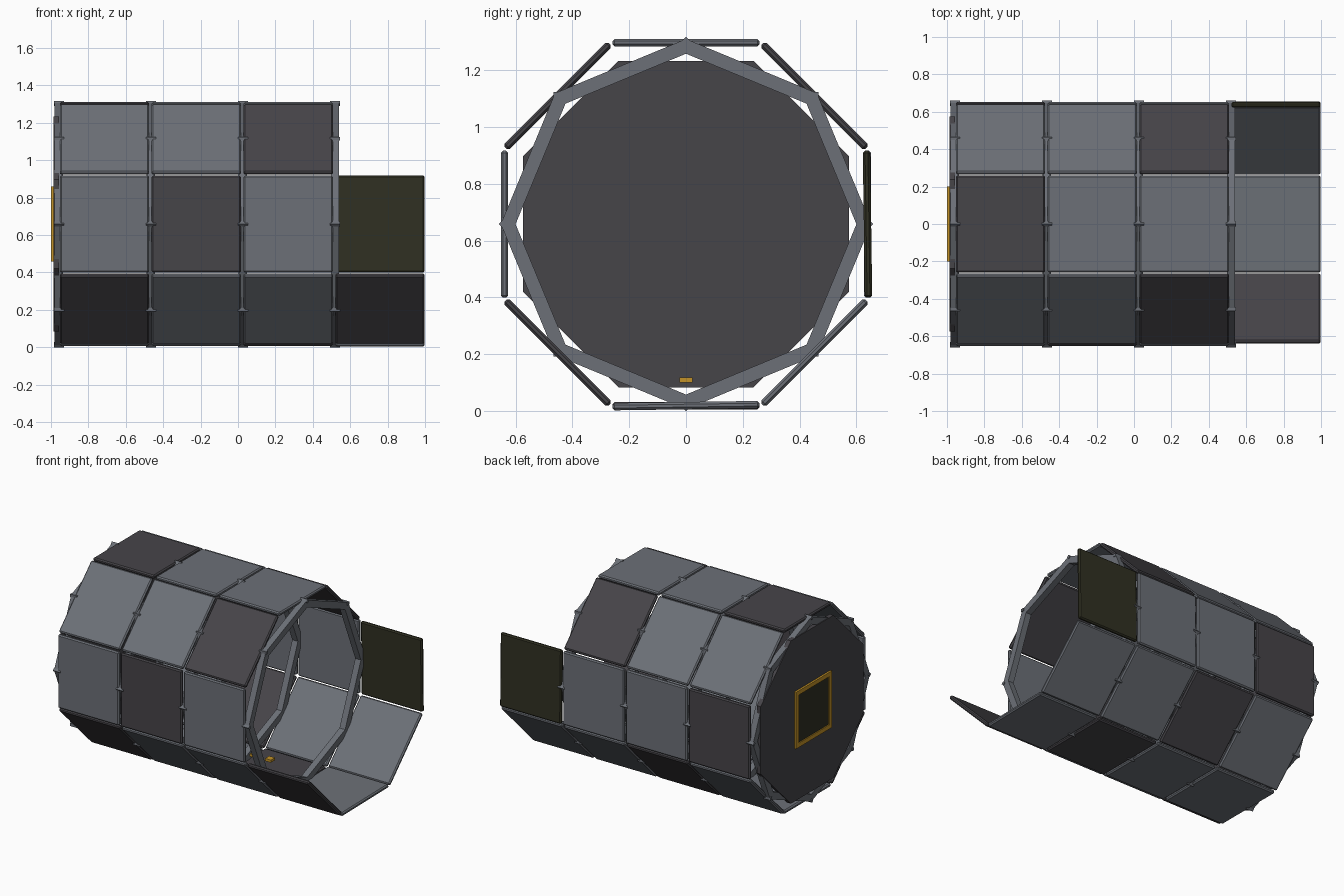
import bpy
import bmesh
from math import radians, sin, cos, pi
from mathutils import Matrix, Vector

if "Cube" in bpy.data.objects:
    bpy.data.objects.remove(bpy.data.objects["Cube"], do_unlink=True)

AXIS_Z = 0.658
CENTRE = Matrix.Translation((0, 0, AXIS_Z))


def material(name, rgb):
    m = bpy.data.materials.new(name)
    m.use_nodes = True
    m.diffuse_color = (*rgb, 1)
    m.node_tree.nodes["Principled BSDF"].inputs["Base Color"].default_value = (*rgb, 1)
    return m


GREY = material("steel grey", (0.15, 0.162, 0.185))
DARK = material("dark grey", (0.061, 0.058, 0.066))
OLIVE = material("dark olive", (0.03, 0.03, 0.016))
YELLOW = material("amber", (0.55, 0.29, 0.02))


def finish(name, bm, mat, matrix=Matrix.Identity(4)):
    bmesh.ops.recalc_face_normals(bm, faces=bm.faces)
    mesh = bpy.data.meshes.new(name)
    bm.to_mesh(mesh)
    bm.free()
    mesh.materials.append(mat)
    ob = bpy.data.objects.new(name, mesh)
    ob.matrix_world = matrix
    bpy.context.collection.objects.link(ob)
    return ob


def box(name, size, mat, matrix, bevel=0):
    bm = bmesh.new()
    bmesh.ops.create_cube(bm, size=1, matrix=Matrix.Diagonal((*size, 1)))
    if bevel:
        bmesh.ops.bevel(bm, geom=bm.edges[:], offset=bevel, segments=1, affect='EDGES')
    return finish(name, bm, mat, matrix)


def loop(bm, x, radius, start):
    """Octagonal loop of vertices around the hull axis."""
    return [bm.verts.new((x, radius * sin(start + i * pi / 4), radius * cos(start + i * pi / 4)))
            for i in range(8)]


def bridge(bm, a, b):
    for i in range(8):
        j = (i + 1) % 8
        bm.faces.new((a[i], a[j], b[j], b[i]))


# Hull plates: one row per side from the top round the front; bays run along x
rows = {
    "top": "DGG-", "upper_front": "GGD-", "front": "GDG-", "lower_front": "DGGD",
    "bottom": "GGDG", "lower_back": "GDGG", "back": "DGGO", "upper_back": "GGD-",
}
colours = {"G": GREY, "D": DARK, "O": OLIVE}
BAY = 0.491
for side, (label, row) in enumerate(rows.items()):
    turn = Matrix.Rotation(side * pi / 4, 4, 'X')
    for bay, key in enumerate(row):
        if key == "-":
            continue
        tilt = radians(0.8) if bay == 3 and label in ("bottom", "back") else 0
        place = (CENTRE @ turn @ Matrix.Translation((-0.714 + bay * BAY, 0, 0.639))
                 @ Matrix.Rotation(tilt, 4, 'X'))
        box(f"hull_plate_{label}_{bay + 1}", (0.478, 0.518, 0.026), colours[key], place, 0.008)

# Octagonal ribs, their corners poking out between the plates, with clips
for n in range(4):
    x = -0.958 + n * 0.492
    bm = bmesh.new()
    loops = [loop(bm, x + dx, r, 0) for dx, r in
             ((-0.022, 0.652), (0.022, 0.652), (0.022, 0.6), (-0.022, 0.6))]
    for k in range(4):
        bridge(bm, loops[k], loops[(k + 1) % 4])
    finish(f"rib_{n + 1}", bm, GREY, CENTRE)
    for side in range(8):
        place = (CENTRE @ Matrix.Rotation(side * pi / 4, 4, 'X')
                 @ Matrix.Translation((x, 0, 0.645)) @ Matrix.Rotation(pi / 4, 4, 'X'))
        box(f"rib_clip_{n + 1}_{side + 1}", (0.054, 0.02, 0.02), GREY, place)

# End bulkhead closing the hull
bm = bmesh.new()
a = loop(bm, -0.986, 0.622, pi / 8)
b = loop(bm, -0.956, 0.622, pi / 8)
bridge(bm, a, b)
bm.faces.new(a)
bm.faces.new(b)
finish("end_bulkhead", bm, DARK, CENTRE)

# Square hatch with an amber frame on the bulkhead
box("hatch_panel", (0.008, 0.35, 0.35), OLIVE, CENTRE @ Matrix.Translation((-0.989, 0, 0)))
for s in (-1, 1):
    box("hatch_frame_rail", (0.014, 0.4, 0.03), YELLOW,
        CENTRE @ Matrix.Translation((-0.993, 0, s * 0.185)))
    box("hatch_frame_post", (0.014, 0.03, 0.34), YELLOW,
        CENTRE @ Matrix.Translation((-0.993, s * 0.185, 0)))

# Small amber floor markers inside the hull
for n, x in enumerate((0.13, 0.25)):
    box(f"floor_marker_{n + 1}", (0.045, 0.045, 0.018), YELLOW, Matrix.Translation((x, 0, 0.109)))
